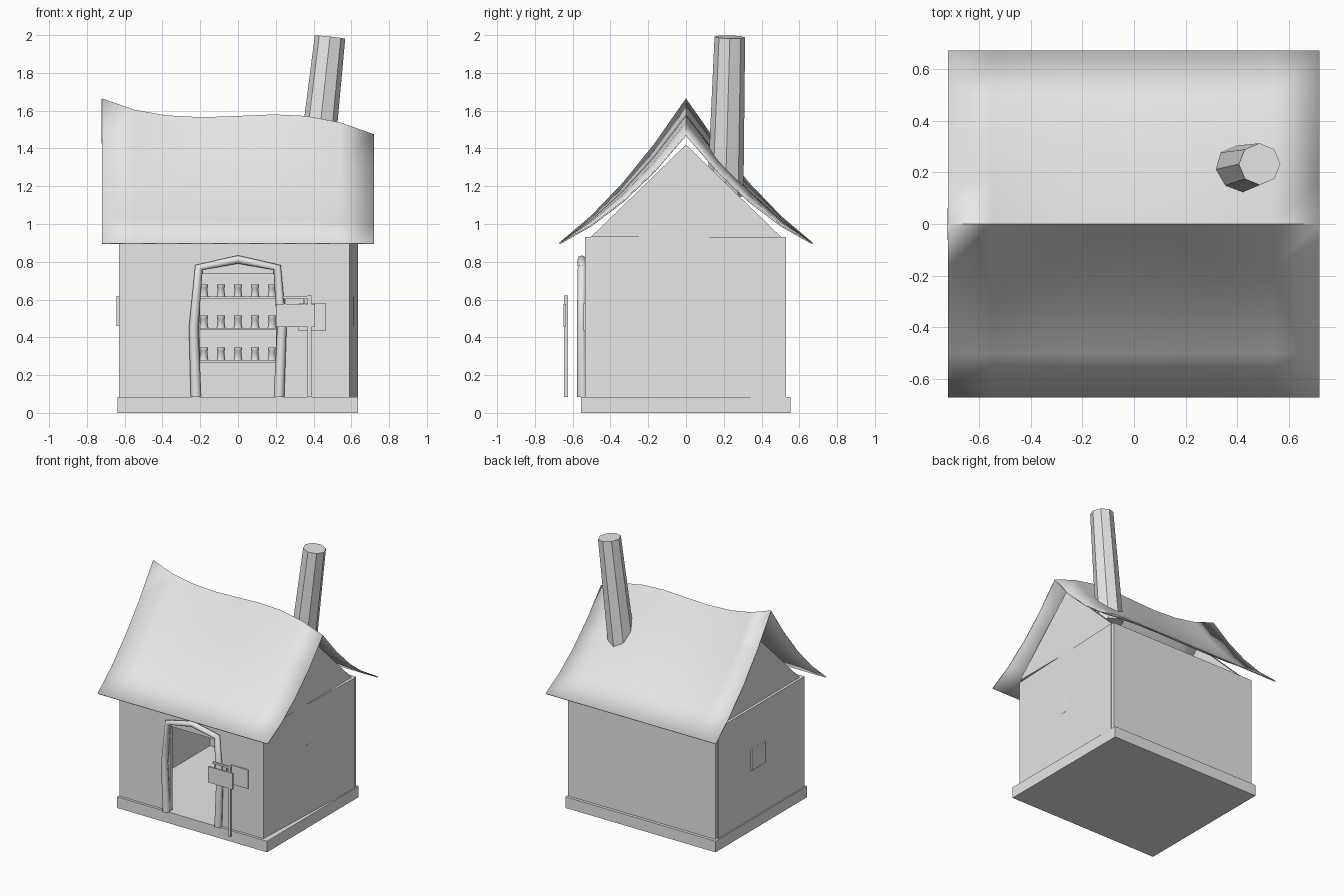
import bpy, bmesh, math
from mathutils import Vector

if "Cube" in bpy.data.objects:
    bpy.data.objects.remove(bpy.data.objects["Cube"])

mat = bpy.data.materials.new("plain_grey")
mat.diffuse_color = (0.8, 0.8, 0.8, 1)
mat.use_nodes = True
mat.node_tree.nodes["Principled BSDF"].inputs["Base Color"].default_value = mat.diffuse_color


def finish(name, bm, smooth=False):
    bmesh.ops.recalc_face_normals(bm, faces=bm.faces)
    me = bpy.data.meshes.new(name)
    bm.to_mesh(me)
    bm.free()
    me.materials.append(mat)
    for p in me.polygons:
        p.use_smooth = smooth
    ob = bpy.data.objects.new(name, me)
    bpy.context.collection.objects.link(ob)
    return ob


def prism(name, pts, offset):
    """Closed outline swept along an offset vector."""
    bm = bmesh.new()
    f = bm.faces.new([bm.verts.new(p) for p in pts])
    new = bmesh.ops.extrude_face_region(bm, geom=[f], use_keep_orig=True)["geom"]
    bmesh.ops.translate(bm, vec=offset,
                        verts=[v for v in new if isinstance(v, bmesh.types.BMVert)])
    return finish(name, bm)


def box(name, x0, x1, y0, y1, z0, z1):
    return prism(name, [(x0, y0, z0), (x1, y0, z0), (x1, y1, z0), (x0, y1, z0)], (0, 0, z1 - z0))


def tube(name, path, radii, sides, smooth=True):
    """Rings across a path, capped at both ends."""
    bm = bmesh.new()
    rings = []
    path = [Vector(p) for p in path]
    for i, (p, r) in enumerate(zip(path, radii)):
        t = (path[min(i + 1, len(path) - 1)] - path[max(i - 1, 0)]).normalized()
        v = Vector((0, 1, 0))
        v = (v - t * v.dot(t)).normalized()
        u = v.cross(t)
        rings.append([bm.verts.new(p + r * (u * math.cos(a) + v * math.sin(a)))
                      for a in (2 * math.pi * k / sides for k in range(sides))])
    for a, b in zip(rings, rings[1:]):
        for k in range(sides):
            j = (k + 1) % sides
            bm.faces.new((a[k], a[j], b[j], b[k]))
    bm.faces.new(rings[0])
    bm.faces.new(rings[-1])
    ob = finish(name, bm, smooth)
    if smooth:
        for p in ob.data.polygons[-2:]:
            p.use_smooth = False
    return ob


# Base and walls
TOP = 0.93
box("base", -0.638, 0.635, -0.555, 0.553, 0, 0.085)
prism("front_wall", [(x, -0.535, z) for x, z in (
    (-0.59, 0.085), (-0.2, 0.085), (-0.2, 0.735), (0.2, 0.735),
    (0.2, 0.085), (0.59, 0.085), (0.59, TOP), (-0.59, TOP))], (0, 0.03, 0))
box("back_wall", -0.62, 0.628, 0.505, 0.53, 0.085, TOP)
box("left_wall", -0.63, -0.59, -0.535, 0.505, 0.085, TOP)
# The right wall is set slightly askew
prism("right_wall", [(0.59, -0.535, 0.085), (0.634, 0.505, 0.085),
                     (0.594, 0.505, 0.085), (0.55, -0.535, 0.085)], (0, 0, TOP - 0.085))
for side, x in (("left", -0.61), ("right", 0.58)):
    prism(side + "_gable", [(x, -0.505, TOP), (x, 0.505, TOP), (x, 0, 1.42)], (0.03, 0, 0))

# Windows
box("right_window", 0.59, 0.613, -0.05, 0.12, 0.46, 0.62)
box("left_window", -0.642, -0.61, -0.05, 0.12, 0.46, 0.62)
box("front_window", 0.32, 0.465, -0.543, -0.53, 0.435, 0.58)

# Roof: wavy ridge, sagging slopes, level eaves
ridge = [(-0.72, 1.665), (-0.55, 1.605), (-0.38, 1.575), (-0.19, 1.565), (0, 1.572),
         (0.19, 1.58), (0.36, 1.572), (0.54, 1.538), (0.72, 1.475)]
bm = bmesh.new()
N = 4
rows = []
for x, zr in ridge:
    row = []
    for j in range(-N, N + 1):
        t = abs(j) / N
        z = zr + (0.9 - zr) * t - 0.065 * 4 * t * (1 - t)
        row.append(bm.verts.new((x, 0.672 * j / N, z)))
    rows.append(row)
for a, b in zip(rows, rows[1:]):
    for j in range(2 * N):
        bm.faces.new((a[j], b[j], b[j + 1], a[j + 1]))
roof = finish("roof", bm, True)
if roof.data.polygons[0].normal.z < 0:
    roof.data.flip_normals()
sol = roof.modifiers.new("thickness", "SOLIDIFY")
sol.thickness = 0.008
sol.offset = -1
bpy.context.view_layer.objects.active = roof
roof.select_set(True)
bpy.ops.object.shade_smooth_by_angle(angle=math.radians(50))

# Leaning chimney
tube("chimney", [(0.395, 0.208, 1.15), (0.487, 0.232, 1.99)], [0.096, 0.081], 8, False)

# Door frame made from one bent branch
tube("door_frame",
     [(-0.222, -0.548, 0.085), (-0.235, -0.553, 0.45), (-0.207, -0.55, 0.77), (0, -0.552, 0.812),
      (0.207, -0.55, 0.77), (0.232, -0.553, 0.45), (0.217, -0.548, 0.085)],
     [0.028, 0.025, 0.023, 0.022, 0.023, 0.025, 0.028], 8)

# Shelves with jars against the back wall
for i, z in enumerate((0.28, 0.45, 0.615)):
    box(f"shelf_{i + 1}", -0.32, 0.32, 0.39, 0.505, z - 0.012, z)
    for k in range(-3, 4):
        x = 0.09 * k
        tube(f"jar_{i + 1}_{k + 4}",
             [(x, 0.44, z + h) for h in (0, 0.045, 0.05, 0.066)],
             [0.023, 0.017, 0.021, 0.021], 8)

# Hanging sign in front of the door
box("sign_post", 0.368, 0.388, -0.645, -0.625, 0.085, 0.622)
box("sign_arm", 0.235, 0.368, -0.643, -0.627, 0.605, 0.62)
box("sign_board", 0.2, 0.408, -0.648, -0.636, 0.455, 0.577)
for i, x in enumerate((0.25, 0.35)):
    box(f"sign_hanger_{i + 1}", x - 0.004, x + 0.004, -0.642, -0.634, 0.577, 0.606)
